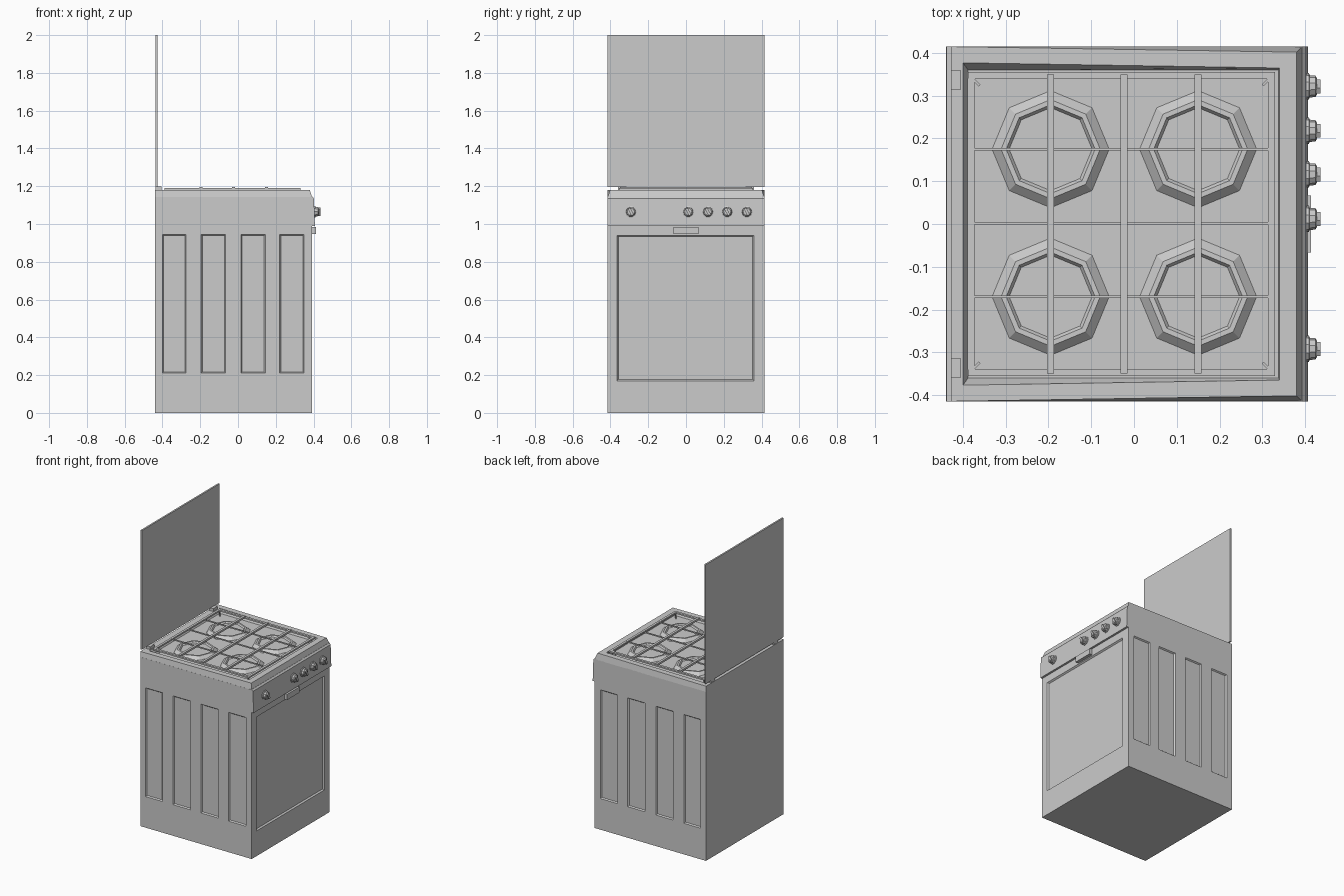
import bpy, bmesh
from math import cos, sin, pi
from mathutils import Matrix, Vector

if "Cube" in bpy.data.objects:
    bpy.data.objects.remove(bpy.data.objects["Cube"])


def finish(bm, name):
    bmesh.ops.recalc_face_normals(bm, faces=bm.faces)
    me = bpy.data.meshes.new(name)
    bm.to_mesh(me)
    bm.free()
    ob = bpy.data.objects.new(name, me)
    bpy.context.collection.objects.link(ob)
    return ob


def add_box(bm, x0, x1, y0, y1, z0, z1, rot=0):
    c = Vector(((x0 + x1) / 2, (y0 + y1) / 2, (z0 + z1) / 2))
    size = Matrix.Diagonal((x1 - x0, y1 - y0, z1 - z0, 1))
    bmesh.ops.create_cube(bm, size=1, matrix=Matrix.Translation(c) @ Matrix.Rotation(rot, 4, 'Z') @ size)


def box(name, *dims):
    bm = bmesh.new()
    add_box(bm, *dims)
    return finish(bm, name)


def loft(name, rings):
    """Skin a stack of equal-length rings and cap both ends."""
    bm = bmesh.new()
    loops = [[bm.verts.new(p) for p in r] for r in rings]
    n = len(loops[0])
    for a, b in zip(loops, loops[1:]):
        for i in range(n):
            j = (i + 1) % n
            bm.faces.new((a[i], a[j], b[j], b[i]))
    bm.faces.new(loops[0])
    bm.faces.new(loops[-1])
    return finish(bm, name)


def trapezoid(x0, x1, y_back, y_front, z):
    return [(x0, -y_back, z), (x1, -y_front, z), (x1, y_front, z), (x0, y_back, z)]


# Cabinet with recessed side panels and recessed oven door
PANELS = [(-0.40, -0.275), (-0.195, -0.065), (0.015, 0.145), (0.22, 0.35)]
bm = bmesh.new()
add_box(bm, -0.44, 0.393, -0.415, 0.415, 0, 1.142)


def cut(axis, values, normal_axis, sign):
    for v in values:
        co = Vector((0, 0, 0))
        co[axis] = v
        no = Vector((0, 0, 0))
        no[axis] = 1
        bm.normal_update()
        faces = [f for f in bm.faces if f.normal[normal_axis] * sign > 0.9]
        edges = list({e for f in faces for e in f.edges})
        verts = list({w for f in faces for w in f.verts})
        bmesh.ops.bisect_plane(bm, geom=faces + edges + verts, plane_co=co, plane_no=no)


for s in (-1, 1):
    cut(0, [x for p in PANELS for x in p], 1, s)
    cut(2, (0.21, 0.945), 1, s)
cut(1, (-0.365, 0.36), 0, 1)
cut(2, (0.17, 0.94), 0, 1)
bm.normal_update()
sides, door = [], []
for f in bm.faces:
    c = f.calc_center_median()
    if abs(f.normal.y) > 0.9 and 0.21 < c.z < 0.945 and any(a < c.x < b for a, b in PANELS):
        sides.append(f)
    if f.normal.x > 0.9 and abs(c.y) < 0.3 and 0.17 < c.z < 0.94:
        door.append(f)
bmesh.ops.inset_individual(bm, faces=sides, thickness=0.009, depth=-0.008)
bmesh.ops.inset_individual(bm, faces=door, thickness=0.01, depth=-0.01)
finish(bm, "oven_body")

# Cooktop: tapered rim with a sunken tray
loft("cooktop", [
    trapezoid(-0.44, 0.393, 0.415, 0.415, 1.14),
    trapezoid(-0.44, 0.38, 0.415, 0.402, 1.18),
    trapezoid(-0.40, 0.34, 0.377, 0.365, 1.18),
    trapezoid(-0.388, 0.338, 0.36, 0.36, 1.155),
])

# Control panel, a slanted profile across the front
profile = [(0.385, 0.99), (0.407, 0.99), (0.402, 1.135), (0.393, 1.145), (0.385, 1.145)]
loft("control_panel", [[(x, y, z) for x, z in profile] for y in (-0.415, 0.415)])


# Knobs with a grip bar
def knob(y, index):
    z = 1.065
    steps = [(0.40, 0.031), (0.409, 0.031), (0.411, 0.026), (0.424, 0.025), (0.428, 0.019)]
    loft(f"knob_{index}", [[(x, y + r * cos(2 * pi * i / 10), z + r * sin(2 * pi * i / 10))
                            for i in range(10)] for x, r in steps])
    g = box(f"knob_grip_{index}", -0.004, 0.009, -0.007, 0.007, -0.021, 0.021)
    g.location = (0.427, y, z)
    g.rotation_euler.x = 0.5


for i, y in enumerate((-0.292, 0.012, 0.116, 0.218, 0.322)):
    knob(y, i + 1)

# Door handle
box("door_handle", 0.39, 0.414, -0.067, 0.067, 0.947, 0.985)

# Octagonal burners: raised ring with a sunken middle
BX, BY = (-0.195, 0.15), (-0.17, 0.175)
for i, bx in enumerate(BX):
    for j, by in enumerate(BY):
        steps = [(0.137, 1.155), (0.116, 1.174), (0.104, 1.174), (0.097, 1.165)]
        loft(f"burner_{2 * i + j + 1}",
             [[(bx + r * cos(pi * k / 4), by + r * sin(pi * k / 4), z) for k in range(8)]
              for r, z in steps])

# Pan grate: outer frame, wide bars, thin rods and corner feet
bm = bmesh.new()
for y in (-0.347, 0.347):
    add_box(bm, -0.388, 0.33, y - 0.008, y + 0.008, 1.18, 1.19)
for x in (-0.381, 0.322):
    add_box(bm, x - 0.008, x + 0.008, -0.34, 0.34, 1.18, 1.19)
for x in (-0.195, -0.023, 0.15):
    add_box(bm, x - 0.008, x + 0.008, -0.35, 0.35, 1.183, 1.196)
for y in (-0.17, 0.002, 0.175):
    add_box(bm, -0.38, 0.32, y - 0.003, y + 0.003, 1.183, 1.191)
for x, sx in ((-0.368, -1), (0.308, 1)):
    for s in (-1, 1):
        add_box(bm, x - 0.01, x + 0.01, s * 0.331 - 0.003, s * 0.331 + 0.003, 1.155, 1.188, sx * s * pi / 4)
finish(bm, "pan_grate")

# Raised lid and its hinges
box("lid", -0.438, -0.427, -0.415, 0.415, 1.195, 2.0)
for s, side in ((-1, "a"), (1, "b")):
    box(f"hinge_{side}", -0.438, -0.405, s * 0.337 - 0.022, s * 0.337 + 0.022, 1.175, 1.199)
